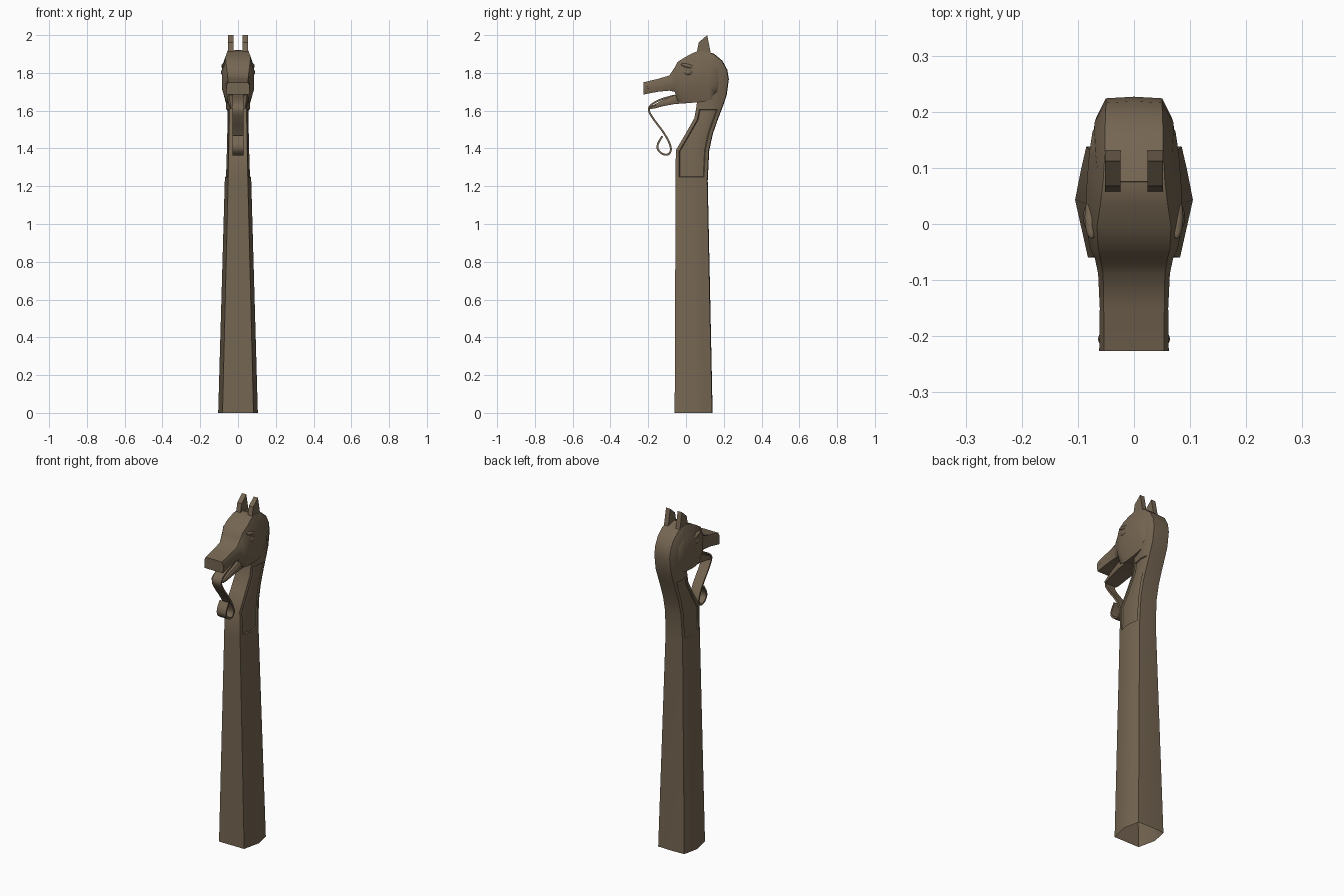
import bpy, bmesh, math
from mathutils import Vector

if "Cube" in bpy.data.objects:
    bpy.data.objects.remove(bpy.data.objects["Cube"])

wood = bpy.data.materials.new("dark_wood")
wood.diffuse_color = (0.178, 0.132, 0.084, 1)
wood.use_nodes = True
wood.node_tree.nodes["Principled BSDF"].inputs["Base Color"].default_value = wood.diffuse_color


def finish(bm, name, angle=35):
    bmesh.ops.recalc_face_normals(bm, faces=bm.faces[:])
    me = bpy.data.meshes.new(name)
    bm.to_mesh(me)
    bm.free()
    ob = bpy.data.objects.new(name, me)
    bpy.context.collection.objects.link(ob)
    me.materials.append(wood)
    bpy.ops.object.select_all(action='DESELECT')
    ob.select_set(True)
    bpy.context.view_layer.objects.active = ob
    bpy.ops.object.shade_smooth_by_angle(angle=math.radians(angle))
    return ob


def loft(rings, cap_start=True, cap_end=True):
    """Skin a list of equal-length closed rings; returns bmesh and quads per span."""
    bm = bmesh.new()
    vs = [[bm.verts.new(p) for p in r] for r in rings]
    n = len(rings[0])
    spans = []
    for a, b in zip(vs, vs[1:]):
        spans.append([bm.faces.new((a[i], a[(i + 1) % n], b[(i + 1) % n], b[i]))
                      for i in range(n)])
    if cap_start:
        bm.faces.new(vs[0])
    if cap_end:
        bm.faces.new(vs[-1])
    return bm, spans


# Post and neck: front (y, z), back (y, z), half widths front/ridge/rear side/back
NECK = [
    (-.060, 0, .138, 0, .082, .105, .095, .085),
    (-.055, 1.23, .112, 1.23, .052, .070, .064, .056),
    (-.054, 1.39, .120, 1.39, .049, .065, .060, .052),
    (-.004, 1.475, .140, 1.48, .047, .063, .059, .051),
    (.044, 1.56, .168, 1.56, .046, .062, .059, .050),
    (.056, 1.625, .193, 1.625, .046, .063, .060, .050),
    (.060, 1.67, .212, 1.68, .048, .066, .064, .050),
    (.060, 1.72, .224, 1.765, .050, .072, .068, .050),
    (.060, 1.75, .216, 1.815, .050, .075, .070, .050),
    (.055, 1.77, .190, 1.863, .050, .075, .070, .051),
    (.050, 1.79, .145, 1.900, .050, .072, .068, .052),
    (.040, 1.80, .075, 1.918, .050, .066, .062, .052),
]
rings = []
for yf, zf, yb, zb, wf, wr, ws, wb in NECK:
    f, b = Vector((0, yf, zf)), Vector((0, yb, zb))
    side = [(wf, 0), (wr, .52), (ws, .78), (wb, 1)]
    half = [f.lerp(b, t) + Vector((w, 0, 0)) for w, t in side]
    mid_back = b + (b - f).normalized() * .003
    rings.append([f] + half + [mid_back] + [Vector((-p.x, p.y, p.z)) for p in reversed(half)])
bm, spans = loft(rings, cap_start=False)
bmesh.ops.recalc_face_normals(bm, faces=bm.faces[:])
# Recessed side panels on the neck
for cols in ((1, 2, 3), (6, 7, 8)):
    faces = [spans[s][c] for s in range(1, 5) for c in cols]
    bmesh.ops.inset_region(bm, faces=faces, thickness=.018, use_even_offset=True)
    bmesh.ops.inset_region(bm, faces=faces, thickness=.003, depth=-.006, use_even_offset=True)
finish(bm, "post_and_neck")


def head_ring(y, zb, zt, wb, wm, wt, lo=.3, hi=.7):
    h = zt - zb
    half = [(wb, zb), (wm, zb + lo * h), (wm, zb + hi * h), (wt, zt)]
    return [(x, y, z) for x, z in half] + [(-x, y, z) for x, z in reversed(half)]


# Skull with cheeks and forehead, running into the upper snout
SKULL = [
    (.185, 1.72, 1.82, .050, .062, .050),
    (.165, 1.675, 1.875, .060, .074, .050),
    (.125, 1.655, 1.908, .066, .080, .052),
    (.075, 1.645, 1.918, .066, .084, .055),
    (.035, 1.642, 1.905, .064, .086, .060),
    (-.005, 1.640, 1.883, .060, .085, .066),
    (-.045, 1.652, 1.858, .056, .078, .064),
    (-.060, 1.700, 1.828, .056, .070, .060),
    (-.088, 1.706, 1.786, .056, .064, .055),
    (-.150, 1.700, 1.768, .056, .061, .054),
    (-.226, 1.685, 1.750, .060, .062, .053),
]
bm, _ = loft([head_ring(*s) for s in SKULL])
finish(bm, "skull_and_snout", 45)

# Lower jaw
JAW = [
    (.010, 1.640, 1.690, .052, .058, .052),
    (-.060, 1.635, 1.683, .050, .055, .048),
    (-.120, 1.624, 1.657, .046, .050, .044),
    (-.165, 1.612, 1.634, .042, .045, .040),
    (-.192, 1.608, 1.620, .038, .040, .036),
]
bm, _ = loft([head_ring(*s) for s in JAW])
finish(bm, "lower_jaw")

# Curling tongue: smooth path swept as a flat ribbon
PATH = [(-.06, 1.680), (-.13, 1.660), (-.182, 1.632), (-.196, 1.600), (-.170, 1.553),
        (-.125, 1.493), (-.093, 1.440), (-.080, 1.398), (-.092, 1.370), (-.122, 1.370),
        (-.148, 1.394), (-.148, 1.425), (-.125, 1.465)]
pts = [Vector((0, y, z)) for y, z in PATH]
pts = [pts[0]] + pts + [pts[-1]]
fine = []
for a, b, c, d in zip(pts, pts[1:], pts[2:], pts[3:]):
    for k in range(5):
        t = k / 5
        fine.append(.5 * (2 * b + (c - a) * t + (2 * a - 5 * b + 4 * c - d) * t * t
                          + (3 * b - a - 3 * c + d) * t ** 3))
fine.append(pts[-1])
rings = []
for i, p in enumerate(fine):
    d = (fine[min(i + 1, len(fine) - 1)] - fine[max(i - 1, 0)]).normalized()
    n = Vector((0, -d.z, d.y)) * .005
    w = Vector((.03, 0, 0))
    rings.append([p + n + w, p + n - w, p - n - w, p - n + w])
bm, _ = loft(rings)
finish(bm, "tongue")

# Pointed ears, extruded from a side profile
EAR = [(.052, 1.885), (.068, 1.962), (.112, 2.0), (.135, 1.885)]
for s, label in ((1, "left"), (-1, "right")):
    bm, _ = loft([[(s * x, y, z) for y, z in EAR] for x in (.024, .052)])
    finish(bm, label + "_ear")


def blob(name, loc, scale, tilt=0):
    bm = bmesh.new()
    bmesh.ops.create_uvsphere(bm, u_segments=16, v_segments=10, radius=1)
    ob = finish(bm, name, 60)
    ob.location, ob.scale, ob.rotation_euler = loc, scale, (tilt, 0, 0)


# Eyes, brows and nostrils
for s, label in ((1, "left"), (-1, "right")):
    blob(label + "_eye", (s * .081, .012, 1.803), (.010, .022, .015))
    blob(label + "_brow", (s * .076, .012, 1.836), (.012, .040, .011), -.25)
    blob(label + "_nostril", (s * .059, -.205, 1.722), (.005, .009, .006))
